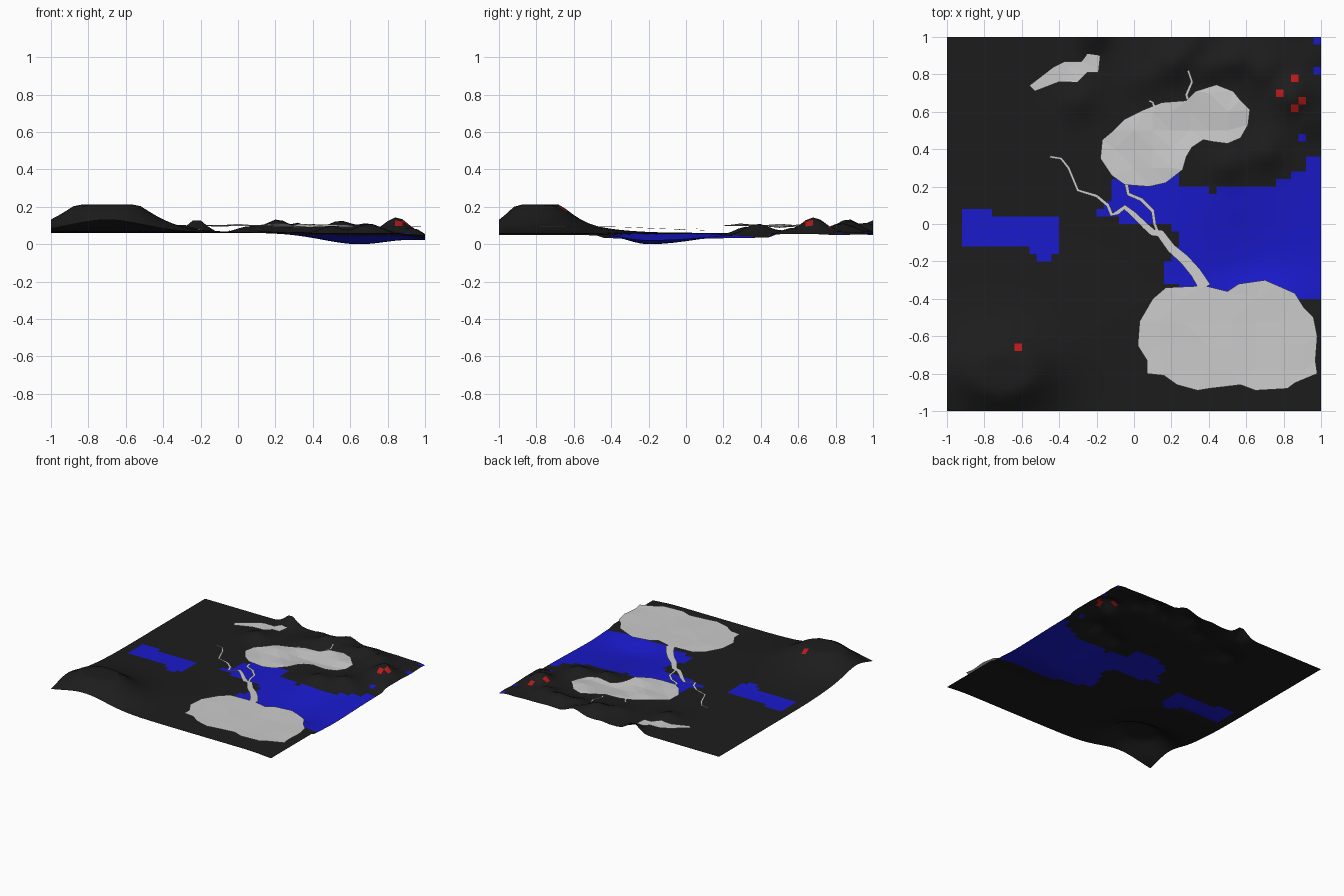
import bpy, bmesh, math
from mathutils import Vector, noise
from mathutils.geometry import delaunay_2d_cdt

if "Cube" in bpy.data.objects:
    bpy.data.objects.remove(bpy.data.objects["Cube"])

N = 50


def material(name, rgb):
    m = bpy.data.materials.new(name)
    m.diffuse_color = (*rgb, 1)
    m.use_nodes = True
    m.node_tree.nodes["Principled BSDF"].inputs["Base Color"].default_value = m.diffuse_color
    return m


def bump(x, y, cx, cy, sx, sy):
    return math.exp(-((x - cx) / sx) ** 2 - ((y - cy) / sy) ** 2)


def inside(x, y, poly):
    hit = False
    for (ax, ay), (bx, by) in zip(poly, poly[1:] + poly[:1]):
        if (ay > y) != (by > y) and x < (bx - ax) * (y - ay) / (by - ay) + ax:
            hit = not hit
    return hit


# Small northern hills: x, y, height, radius
HILLS = [(.85, .68, .085, .09), (.70, .84, .045, .09), (.55, .88, .06, .08),
         (.40, .84, .045, .07), (.21, .86, .065, .09), (.06, .78, .035, .09),
         (-.22, 1.0, .07, .07), (-.30, .66, .045, .09), (.70, .38, .055, .09),
         (.50, .32, .04, .08), (.94, .55, .03, .06), (.32, .97, .05, .07)]


def height(x, y):
    z = .064
    # south-west plateau and its skirt
    z += min(.15, .19 * bump(x, y, -.7, -.8, .27, .19) + .033 * bump(x, y, -.7, -.62, .5, .3))
    # northern hills
    z += sum(h * bump(x, y, cx, cy, r, r) for cx, cy, h, r in HILLS)
    north = min(1, max(0, (y - .25) * 3)) * min(1, max(0, (x + .5) * 2))
    z += .018 * north * max(0, noise.noise(Vector((x * 7, y * 7, 3))))
    # lake basin and eastern shore
    z -= .061 * bump(x, y, .65, -.2, .28, .17 if y < -.2 else .36)
    z -= .026 * bump(x, y, 1.02, y, .13, 1) * (1 if abs(y) < .45 else .5)
    if x > .9 and y > .3:
        z = min(z, .058 + (1 - x) * .7)
    return max(0, z)


# Water outlines
LAKE = [(1.1, .39), (.93, .35), (.9, .28), (.82, .25), (.75, .2), (.5, .2), (.42, .17),
        (.25, .22), (.22, .3), (0, .3), (-.12, .24), (-.12, .16), (-.2, .06), (-.05, 0),
        (.18, -.02), (.24, -.08), (.16, -.22), (.16, -.32), (.3, -.36), (.6, -.4),
        (.95, -.4), (1.1, -.46)]
POND = [(-.92, .09), (-.75, .09), (-.75, .05), (-.42, .05), (-.4, -.16), (-.5, -.2),
        (-.58, -.13), (-.92, -.12)]
WET = [(.88, .46), (.98, .82), (.98, .98)]
MARKERS = [(.86, .78), (.78, .70), (.90, .66), (.86, .62), (-.62, -.66)]


def near(x, y, pts):
    return any(abs(x - a) < .02 and abs(y - b) < .02 for a, b in pts)


# Terrain sheet coloured cell by cell
bm = bmesh.new()
bmesh.ops.create_grid(bm, x_segments=N, y_segments=N, size=1)
low = min(height(v.co.x, v.co.y) for v in bm.verts)
for v in bm.verts:
    v.co.z = height(v.co.x, v.co.y) - low
for f in bm.faces:
    c = f.calc_center_median()
    f.smooth = True
    if near(c.x, c.y, MARKERS):
        f.material_index = 2
    elif inside(c.x, c.y, LAKE) or inside(c.x, c.y, POND) or near(c.x, c.y, WET):
        f.material_index = 1
me = bpy.data.meshes.new("terrain")
bm.to_mesh(me)
bm.free()
for m in (material("ground_black", (.012, .012, .012)), material("water_blue", (.01, .01, .6)),
          material("marker_red", (.5, .01, .01))):
    me.materials.append(m)
bpy.context.collection.objects.link(bpy.data.objects.new("terrain", me))


def add_mesh(name, verts, faces):
    me = bpy.data.meshes.new(name)
    me.from_pydata(verts, [], faces)
    me.update()
    bpy.context.collection.objects.link(bpy.data.objects.new(name, me))


def patch(name, outline, level, rough, step=.07):
    """Faceted sheet filling an outline, floating just above the terrain."""
    k = int(1 / step)
    pts = list(outline)
    for i in range(-k, k + 1):
        for j in range(-k, k + 1):
            x, y = i * step, j * step
            if inside(x, y, outline) and min(math.dist((x, y), p) for p in outline) > step * .5:
                pts.append((x, y))
    n = len(outline)
    res = delaunay_2d_cdt([Vector(p) for p in pts], [(i, (i + 1) % n) for i in range(n)],
                          [list(range(n))], 1, 1e-5)
    verts = []
    for p in res[0]:
        z = level + rough * noise.noise(Vector((p.x * 5, p.y * 5, 1)))
        verts.append((p.x, p.y, max(z, height(p.x, p.y) - low + .008)))
    add_mesh(name, verts, res[2])


def stream(name, path, w0, w1, z0, z1):
    """Ribbon along a path, tapering in width and height."""
    verts, n = [], len(path)
    for i, p in enumerate(path):
        a, b = Vector(path[max(i - 1, 0)]), Vector(path[min(i + 1, n - 1)])
        d = (b - a).normalized()
        t = i / (n - 1)
        w = (w0 + (w1 - w0) * t ** 2) / 2
        z = max(z0 + (z1 - z0) * t ** 3, height(*p) - low + .008)
        for s in (w, -w):
            verts.append((p[0] - d.y * s, p[1] + d.x * s, z))
    add_mesh(name, verts, [(2 * i, 2 * i + 1, 2 * i + 3, 2 * i + 2) for i in range(n - 1)])


# Pale sheets
patch("south_sheet", [
    (.03, -.52), (.1, -.4), (.17, -.34), (.38, -.33), (.5, -.36), (.56, -.32), (.7, -.3),
    (.77, -.33), (.86, -.37), (.91, -.45), (.96, -.5), (.98, -.6), (.97, -.73), (.98, -.8),
    (.86, -.85), (.82, -.88), (.65, -.89), (.57, -.86), (.4, -.88), (.34, -.89), (.23, -.86),
    (.16, -.81), (.07, -.8), (.07, -.73), (.02, -.65)], .094, .006, .13)
patch("north_sheet", [
    (-.17, .45), (-.11, .5), (-.05, .56), (.05, .61), (.15, .65), (.28, .66), (.33, .71),
    (.44, .745), (.53, .71), (.57, .66), (.62, .61), (.61, .53), (.57, .46), (.5, .43),
    (.42, .44), (.37, .45), (.31, .41), (.28, .36), (.26, .29), (.17, .22), (.08, .2),
    (-.05, .21), (-.12, .26), (-.18, .35)], .1, .018, .1)
patch("small_sheet", [
    (-.56, .74), (-.43, .84), (-.37, .87), (-.28, .87), (-.25, .91), (-.18, .9), (-.19, .81),
    (-.25, .81), (-.3, .76), (-.4, .76), (-.53, .71)], .08, .003)

# Streams joining the sheets
stream("main_stream", [
    (-.45, .36), (-.39, .35), (-.35, .3), (-.3, .18), (-.2, .15), (-.14, .1), (-.12, .05),
    (-.09, .06), (-.05, .09), (0, .05), (.06, -.01), (.1, -.045), (.14, -.05), (.2, -.13),
    (.27, -.19), (.33, -.26), (.38, -.34)], .013, .065, .072, .092)
stream("side_stream", [(-.04, .21), (-.03, .16), (.04, .13), (.1, .07), (.11, 0), (.13, -.05)],
       .02, .016, .085, .076)
stream("north_stream", [(.29, .66), (.28, .69), (.31, .76), (.29, .82)], .016, .012, .09, .09)
stream("north_rill", [(.11, .62), (.1, .65), (.08, .66)], .014, .01, .095, .09)
